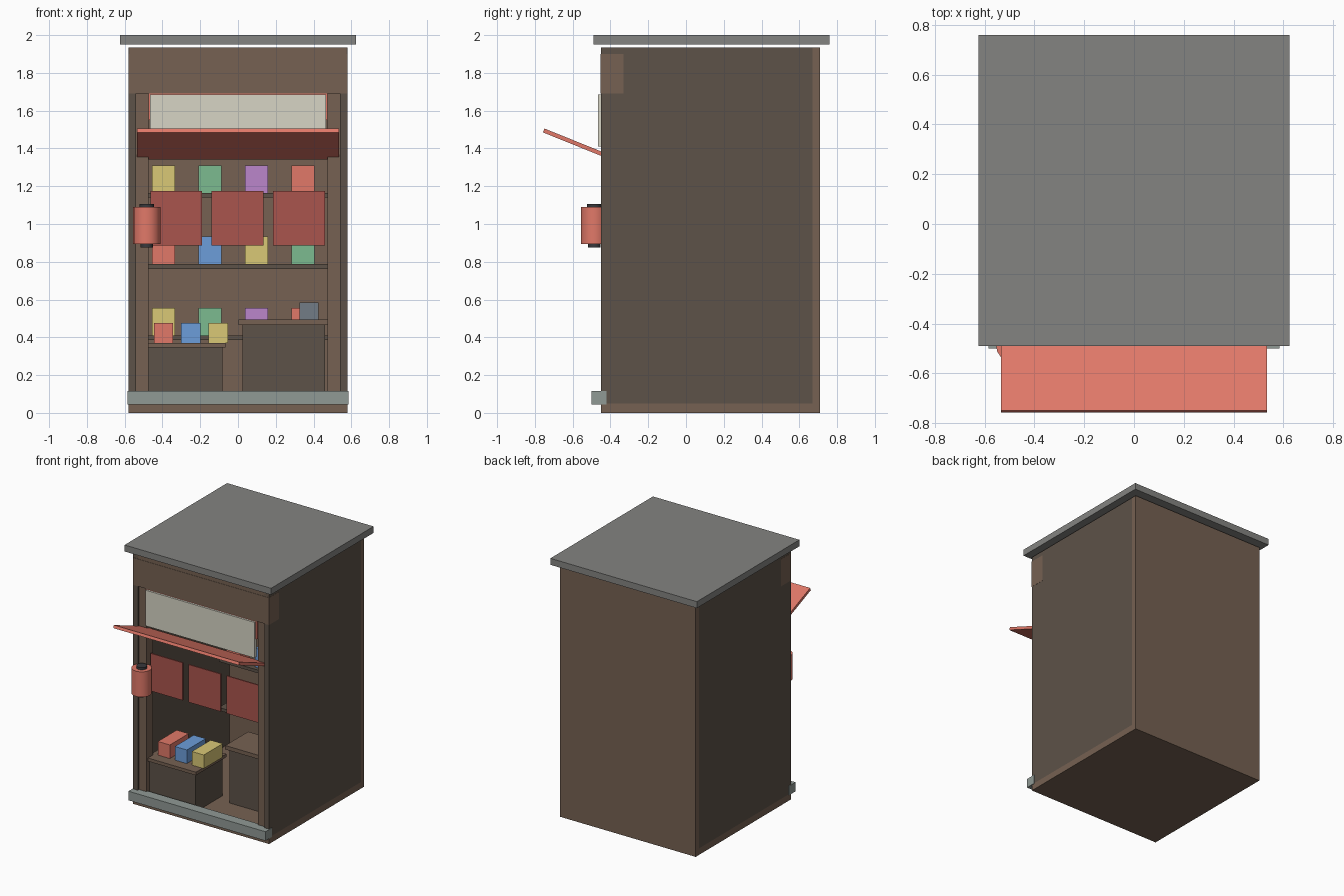
import bpy, math

if "Cube" in bpy.data.objects:
    bpy.data.objects.remove(bpy.data.objects["Cube"])

MATS = {}
COLORS = {
    "wood": (0.18, 0.12, 0.085), "dark_wood": (0.11, 0.085, 0.065),
    "roof": (0.23, 0.23, 0.22), "stone": (0.28, 0.32, 0.30),
    "red": (0.75, 0.19, 0.14), "cloth": (0.40, 0.09, 0.075),
    "cream": (0.68, 0.66, 0.56), "black": (0.04, 0.04, 0.045),
    "steel": (0.17, 0.20, 0.24), "blue": (0.15, 0.34, 0.70),
    "yellow": (0.70, 0.58, 0.18), "green": (0.20, 0.50, 0.28),
    "purple": (0.50, 0.24, 0.60),
}


def paint(ob, color):
    if color not in MATS:
        m = bpy.data.materials.new(color)
        m.diffuse_color = (*COLORS[color], 1)
        m.use_nodes = True
        m.node_tree.nodes["Principled BSDF"].inputs["Base Color"].default_value = m.diffuse_color
        MATS[color] = m
    ob.data.materials.append(MATS[color])


def box(name, x, y, z, color, tilt=0):
    """Box from (min, max) ranges, optionally tilted about x."""
    bpy.ops.mesh.primitive_cube_add(size=1, location=[sum(r) / 2 for r in (x, y, z)])
    ob = bpy.context.object
    ob.name = name
    ob.scale = [r[1] - r[0] for r in (x, y, z)]
    bpy.ops.object.transform_apply(location=False, rotation=False, scale=True)
    ob.rotation_euler.x = tilt
    paint(ob, color)
    return ob


def cylinder(name, x, y, z, radius, color):
    bpy.ops.mesh.primitive_cylinder_add(vertices=16, radius=radius, depth=z[1] - z[0],
                                        location=(x, y, sum(z) / 2))
    ob = bpy.context.object
    ob.name = name
    paint(ob, color)
    bpy.ops.object.shade_smooth_by_angle(angle=math.radians(35))


# Shell of the stall
box("floor", (-0.58, 0.58), (-0.45, 0.71), (0, 0.05), "wood")
box("back_wall", (-0.58, 0.58), (0.67, 0.71), (0.05, 1.935), "wood")
box("ceiling", (-0.575, 0.575), (-0.45, 0.67), (1.90, 1.934), "wood")
box("roof", (-0.625, 0.625), (-0.49, 0.76), (1.95, 2.0), "roof")
box("header_beam", (-0.581, 0.581), (-0.452, -0.33), (1.69, 1.90), "wood")
box("front_sill", (-0.585, 0.585), (-0.50, -0.42), (0.045, 0.115), "stone")
for side, s in (("left", -1), ("right", 1)):
    box(side + "_wall", sorted((s * 0.54, s * 0.58)), (-0.45, 0.67), (0.05, 1.935), "dark_wood")
    box(side + "_post", sorted((s * 0.475, s * 0.54)), (-0.435, -0.36), (0.05, 1.69), "wood")

# Sign, its backing panel and the awning
box("sign_backing", (-0.475, 0.475), (-0.449, -0.43), (1.55, 1.695), "red")
box("sign_board", (-0.465, 0.465), (-0.465, -0.44), (1.41, 1.685), "cream")
box("awning", (-0.535, 0.535), (-0.767, -0.387), (1.413, 1.435), "red", -math.radians(22))

# Hanging cloth panels
for i, x in enumerate((-0.327, -0.003, 0.322)):
    box(f"cloth_panel_{i + 1}", (x - 0.1375, x + 0.1375), (-0.405, -0.395), (0.885, 1.175), "cloth")

# Lantern
cylinder("lantern", -0.483, -0.485, (0.895, 1.09), 0.072, "red")
cylinder("lantern_top_cap", -0.483, -0.485, (1.09, 1.107), 0.038, "black")
cylinder("lantern_bottom_cap", -0.483, -0.485, (0.875, 0.895), 0.033, "black")

# Back shelves with goods
goods = ["red", "blue", "yellow", "green", "purple"]
for row, (z, start) in enumerate(((0.398, 2), (0.775, 0), (1.153, 2))):
    box(f"shelf_{row + 1}", (-0.50, 0.50), (0.48, 0.67), (z - 0.012, z + 0.012), "dark_wood")
    for col, x in enumerate((-0.395, -0.149, 0.098, 0.345)):
        color = "red" if start + col == 5 else goods[start + col]
        box(f"shelf_goods_{row + 1}_{col + 1}", (x - 0.061, x + 0.061), (0.51, 0.63),
            (z + 0.012, z + 0.158), color)

# Low display counter with boxes
box("display_counter", (-0.475, -0.083), (-0.40, -0.07), (0.05, 0.345), "dark_wood")
box("display_counter_top", (-0.495, -0.065), (-0.42, -0.05), (0.345, 0.37), "wood")
for i, (x, color) in enumerate(((-0.395, "red"), (-0.25, "blue"), (-0.105, "yellow"))):
    box(f"display_box_{i + 1}", (x - 0.051, x + 0.051), (-0.34, -0.11), (0.37, 0.475), color)

# Cashier counter with register
box("cashier_counter", (0.025, 0.46), (-0.14, 0.10), (0.05, 0.465), "dark_wood")
box("cashier_counter_top", (0.003, 0.485), (-0.16, 0.12), (0.465, 0.495), "wood")
box("cash_register", (0.325, 0.425), (-0.07, 0.03), (0.495, 0.585), "steel")
